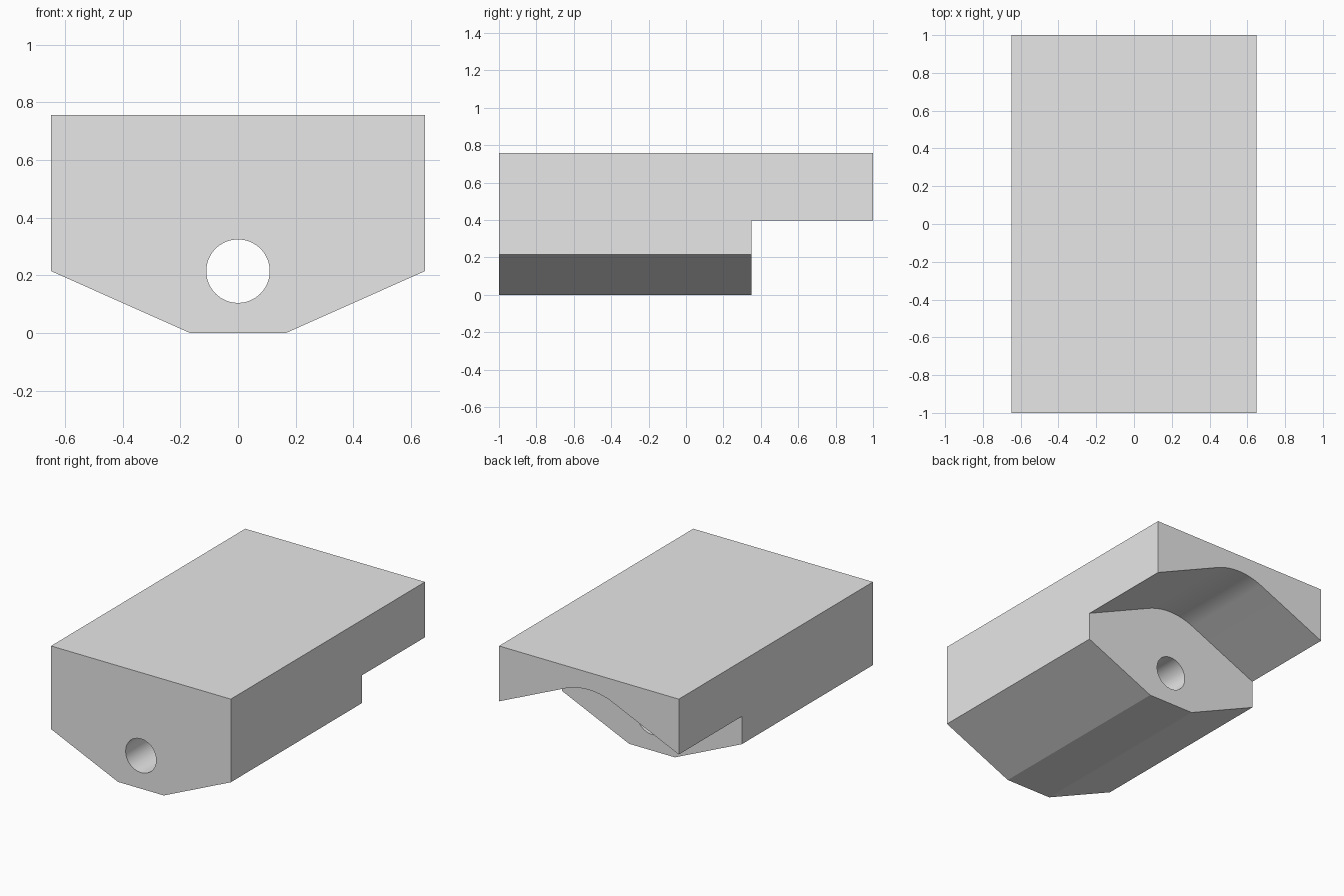
import bpy
import math

if "Cube" in bpy.data.objects:
    bpy.data.objects.remove(bpy.data.objects["Cube"], do_unlink=True)

HALF_W, HEIGHT = 0.648, 0.757
HALF_BASE, SIDE_Z = 0.165, 0.215       # flat underside and start of the side walls
STEP_Y, STEP_Z = 0.35, 0.396           # rear undercut
HOLE_R = 0.11
SLOPE = math.atan2(SIDE_Z, HALF_W - HALF_BASE)

grey = bpy.data.materials.new("light grey")
grey.use_nodes = True
colour = (0.8, 0.8, 0.8, 1)
grey.diffuse_color = colour
grey.node_tree.nodes["Principled BSDF"].inputs["Base Color"].default_value = colour


def extrude_profile(name, profile, y0, y1):
    """Prism from an x-z profile, listed anticlockwise seen from the front."""
    n = len(profile)
    verts = [(x, y, z) for y in (y0, y1) for x, z in profile]
    faces = [list(range(n)), list(range(2 * n - 1, n - 1, -1))]
    faces += [[i, i + n, (i + 1) % n + n, (i + 1) % n] for i in range(n)]
    mesh = bpy.data.meshes.new(name)
    mesh.from_pydata(verts, [], faces)
    mesh.materials.append(grey)
    obj = bpy.data.objects.new(name, mesh)
    bpy.context.collection.objects.link(obj)
    return obj


def arc(radius, start, end, steps):
    """Points of an arc around the bore axis."""
    angles = [start + (end - start) * i / steps for i in range(steps + 1)]
    return [(radius * math.cos(a), SIDE_Z + radius * math.sin(a)) for a in angles]


# Block with a chamfered underside
block = extrude_profile("block", [
    (-HALF_BASE, 0), (HALF_BASE, 0), (HALF_W, SIDE_Z),
    (HALF_W, HEIGHT), (-HALF_W, HEIGHT), (-HALF_W, SIDE_Z)], -1, 1)

# Rear undercut: a shallow V roof with a round ridge, concentric with the bore
ridge_z = STEP_Z + HALF_W * math.tan(SLOPE)
ridge_r = (ridge_z - SIDE_Z) * math.cos(SLOPE)
out_x = HALF_W + 0.1
out_z = ridge_z - out_x * math.tan(SLOPE)
roof = arc(ridge_r, math.pi / 2 - SLOPE, math.pi / 2 + SLOPE, 24)
undercut = extrude_profile("undercut_cutter", [
    (-out_x, -0.2), (out_x, -0.2), (out_x, out_z), *roof, (-out_x, out_z)],
    STEP_Y, 1.2)

# Bore running through the lower block
bore = extrude_profile("bore_cutter", arc(HOLE_R, 0, 2 * math.pi, 64)[:-1], -1.2, 0.6)

bpy.context.view_layer.objects.active = block
for cutter in (undercut, bore):
    cut = block.modifiers.new(cutter.name, "BOOLEAN")
    cut.operation = "DIFFERENCE"
    cut.solver = "EXACT"
    cut.object = cutter
    bpy.ops.object.modifier_apply(modifier=cut.name)
    bpy.data.objects.remove(cutter, do_unlink=True)

# Smooth the bore and ridge, keep the corners sharp
bpy.ops.object.select_all(action="DESELECT")
block.select_set(True)
bpy.ops.object.shade_smooth_by_angle(angle=math.radians(20))
